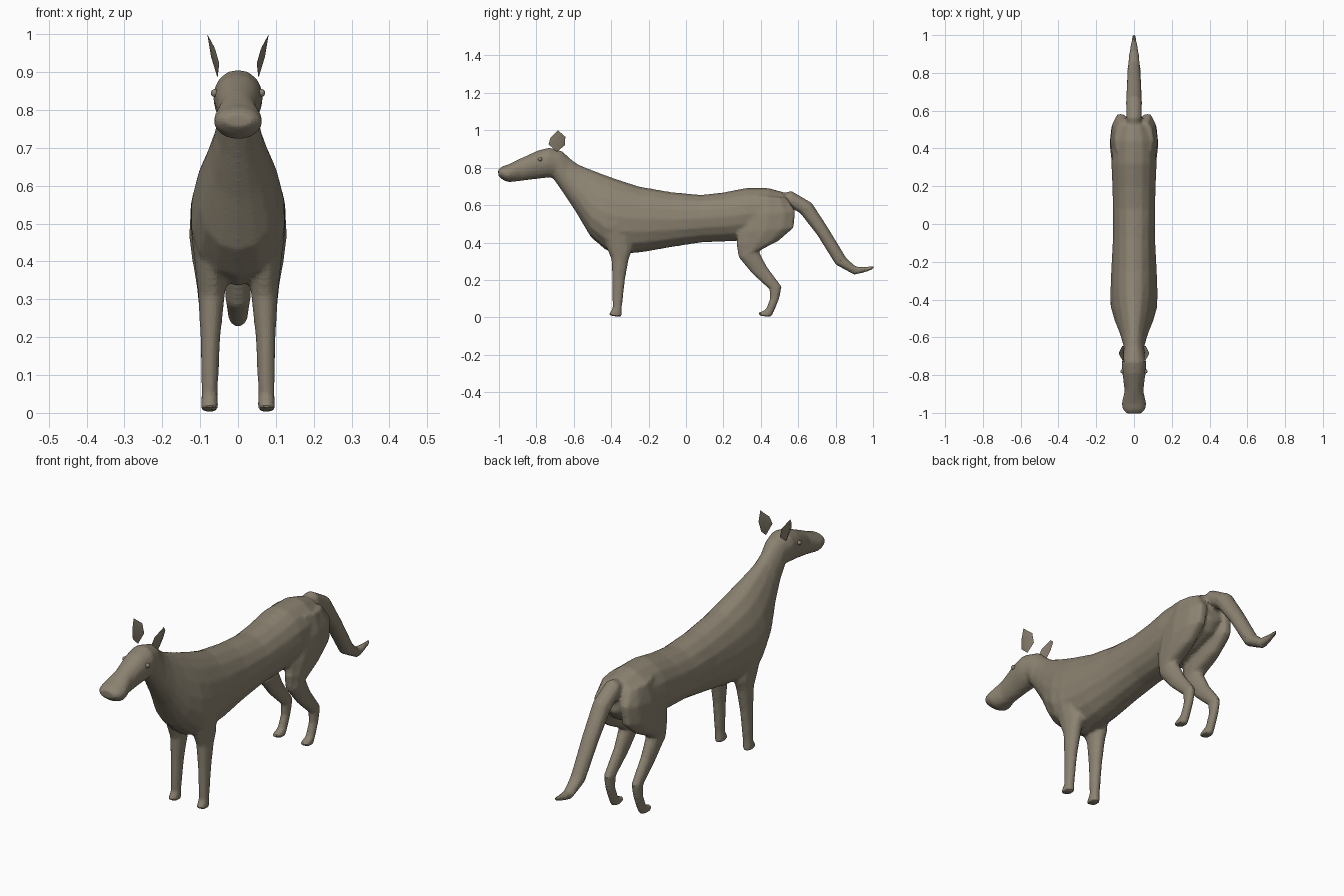
import bpy, bmesh, math
from mathutils import Vector

coat = bpy.data.materials.new("taupe coat")
coat.diffuse_color = (0.26, 0.225, 0.165, 1)


def finish(obj, angle=40):
    obj.data.materials.clear()
    obj.data.materials.append(coat)
    bpy.ops.object.select_all(action='DESELECT')
    obj.select_set(True)
    bpy.context.view_layer.objects.active = obj
    bpy.ops.object.shade_smooth_by_angle(angle=math.radians(angle))


def make(name, bm):
    bmesh.ops.recalc_face_normals(bm, faces=bm.faces)
    mesh = bpy.data.meshes.new(name)
    bm.to_mesh(mesh)
    bm.free()
    obj = bpy.data.objects.new(name, mesh)
    bpy.context.collection.objects.link(obj)
    return obj


def loft(name, rings, sides=14):
    """Ring: y, z of one edge, y, z of the opposite edge, x centre, half width, taper."""
    bm = bmesh.new()
    loops = []
    for y1, z1, y2, z2, x, w, taper in rings:
        loop = []
        for i in range(sides):
            a = 2 * math.pi * i / sides
            s, c = math.sin(a), math.cos(a)
            loop.append(bm.verts.new((x + c * w * (1 - taper * s),
                                      (y1 + y2) / 2 + s * (y1 - y2) / 2,
                                      (z1 + z2) / 2 + s * (z1 - z2) / 2)))
        loops.append(loop)
    for p, q in zip(loops, loops[1:]):
        for i in range(sides):
            j = (i + 1) % sides
            bm.faces.new((p[i], p[j], q[j], q[i]))
    bm.faces.new(loops[0])
    bm.faces.new(loops[-1])
    return make(name, bm)


# Torso, neck and head: top edge, bottom edge
torso = loft("body", [
    (0.56, 0.62, 0.57, 0.52, 0, 0.05, 0),
    (0.52, 0.67, 0.53, 0.47, 0, 0.085, 0),
    (0.44, 0.692, 0.43, 0.43, 0, 0.115, 0),
    (0.32, 0.692, 0.31, 0.41, 0, 0.12, 0),
    (0.20, 0.668, 0.20, 0.405, 0, 0.115, 0),
    (0.08, 0.655, 0.08, 0.40, 0, 0.112, 0),
    (-0.08, 0.67, -0.08, 0.375, 0, 0.112, 0.05),
    (-0.25, 0.70, -0.22, 0.35, 0, 0.12, 0.1),
    (-0.38, 0.742, -0.36, 0.335, 0, 0.125, 0.15),
    (-0.45, 0.768, -0.43, 0.36, 0, 0.122, 0.25),
    (-0.52, 0.795, -0.51, 0.43, 0, 0.10, 0.25),
    (-0.58, 0.82, -0.59, 0.565, 0, 0.072, 0.2),
    (-0.62, 0.85, -0.66, 0.67, 0, 0.056, 0.15),
    (-0.66, 0.888, -0.715, 0.748, 0, 0.056, 0),
    (-0.73, 0.908, -0.75, 0.745, 0, 0.066, -0.1),
    (-0.79, 0.893, -0.81, 0.738, 0, 0.06, -0.15),
    (-0.88, 0.852, -0.89, 0.728, 0, 0.05, -0.05),
    (-0.95, 0.818, -0.95, 0.722, 0, 0.066, 0),
    (-0.985, 0.806, -0.98, 0.735, 0, 0.06, 0),
    (-1.005, 0.79, -1.003, 0.755, 0, 0.04, 0)], 16)

# Tail: upper edge, lower edge
tail = loft("tail", [
    (0.49, 0.66, 0.50, 0.58, 0, 0.03, 0),
    (0.565, 0.677, 0.56, 0.585, 0, 0.042, 0),
    (0.675, 0.612, 0.61, 0.555, 0, 0.043, 0),
    (0.76, 0.48, 0.70, 0.44, 0, 0.04, 0),
    (0.86, 0.315, 0.80, 0.28, 0, 0.034, 0),
    (0.91, 0.272, 0.90, 0.227, 0, 0.026, 0),
    (0.96, 0.272, 0.96, 0.24, 0, 0.016, 0),
    (1.005, 0.274, 1.005, 0.256, 0, 0.008, 0)], 10)

# Legs: front edge, back edge
parts = [torso, tail]
for side, s in (("left", 1), ("right", -1)):
    parts.append(loft(side + "_front_leg", [
        (-0.46, 0.50, -0.30, 0.50, s * 0.082, 0.045, 0),
        (-0.43, 0.38, -0.285, 0.36, s * 0.070, 0.042, 0),
        (-0.40, 0.31, -0.305, 0.31, s * 0.070, 0.036, 0),
        (-0.395, 0.20, -0.325, 0.20, s * 0.073, 0.027, 0),
        (-0.393, 0.05, -0.342, 0.05, s * 0.075, 0.022, 0),
        (-0.408, 0.025, -0.342, 0.02, s * 0.075, 0.024, 0),
        (-0.422, 0.012, -0.340, 0.00, s * 0.075, 0.023, 0)], 10))
    parts.append(loft(side + "_hind_leg", [
        (0.35, 0.65, 0.54, 0.64, s * 0.060, 0.042, 0),
        (0.29, 0.54, 0.59, 0.57, s * 0.070, 0.055, 0),
        (0.27, 0.45, 0.582, 0.48, s * 0.076, 0.053, 0),
        (0.265, 0.39, 0.50, 0.41, s * 0.075, 0.046, 0),
        (0.28, 0.32, 0.39, 0.355, s * 0.073, 0.037, 0),
        (0.355, 0.23, 0.435, 0.27, s * 0.073, 0.028, 0),
        (0.445, 0.15, 0.513, 0.165, s * 0.074, 0.023, 0),
        (0.448, 0.10, 0.500, 0.10, s * 0.075, 0.020, 0),
        (0.425, 0.04, 0.475, 0.04, s * 0.075, 0.021, 0),
        (0.385, 0.025, 0.465, 0.015, s * 0.075, 0.024, 0),
        (0.380, 0.012, 0.455, 0.00, s * 0.075, 0.023, 0)], 10))

# Fuse the limbs into one soft skin
bpy.ops.object.select_all(action='DESELECT')
for p in parts:
    p.select_set(True)
bpy.context.view_layer.objects.active = torso
bpy.ops.object.join()
remesh = torso.modifiers.new("fuse", 'REMESH')
remesh.mode = 'VOXEL'
remesh.voxel_size = 0.0085
soft = torso.modifiers.new("soften", 'SMOOTH')
soft.factor = 0.5
soft.iterations = 6
finish(torso, 60)

for side, s in (("left", 1), ("right", -1)):
    # Leaf-shaped ear, cupped towards the midline
    bm = bmesh.new()
    rim = [bm.verts.new((s * x, y, z)) for x, y, z in (
        (0.054, -0.69, 0.885), (0.050, -0.735, 0.925), (0.060, -0.725, 0.96),
        (0.081, -0.685, 1.0), (0.062, -0.645, 0.965), (0.050, -0.648, 0.92))]
    for x in (0.057, 0.071):
        hub = bm.verts.new((s * x, -0.69, 0.94))
        for i in range(6):
            bm.faces.new((rim[i], rim[(i + 1) % 6], hub))
    finish(make(side + "_ear", bm), 50)
    # Small eye
    bm = bmesh.new()
    bmesh.ops.create_icosphere(bm, subdivisions=2, radius=0.011)
    bmesh.ops.translate(bm, verts=bm.verts, vec=Vector((s * 0.061, -0.78, 0.845)))
    finish(make(side + "_eye", bm))
